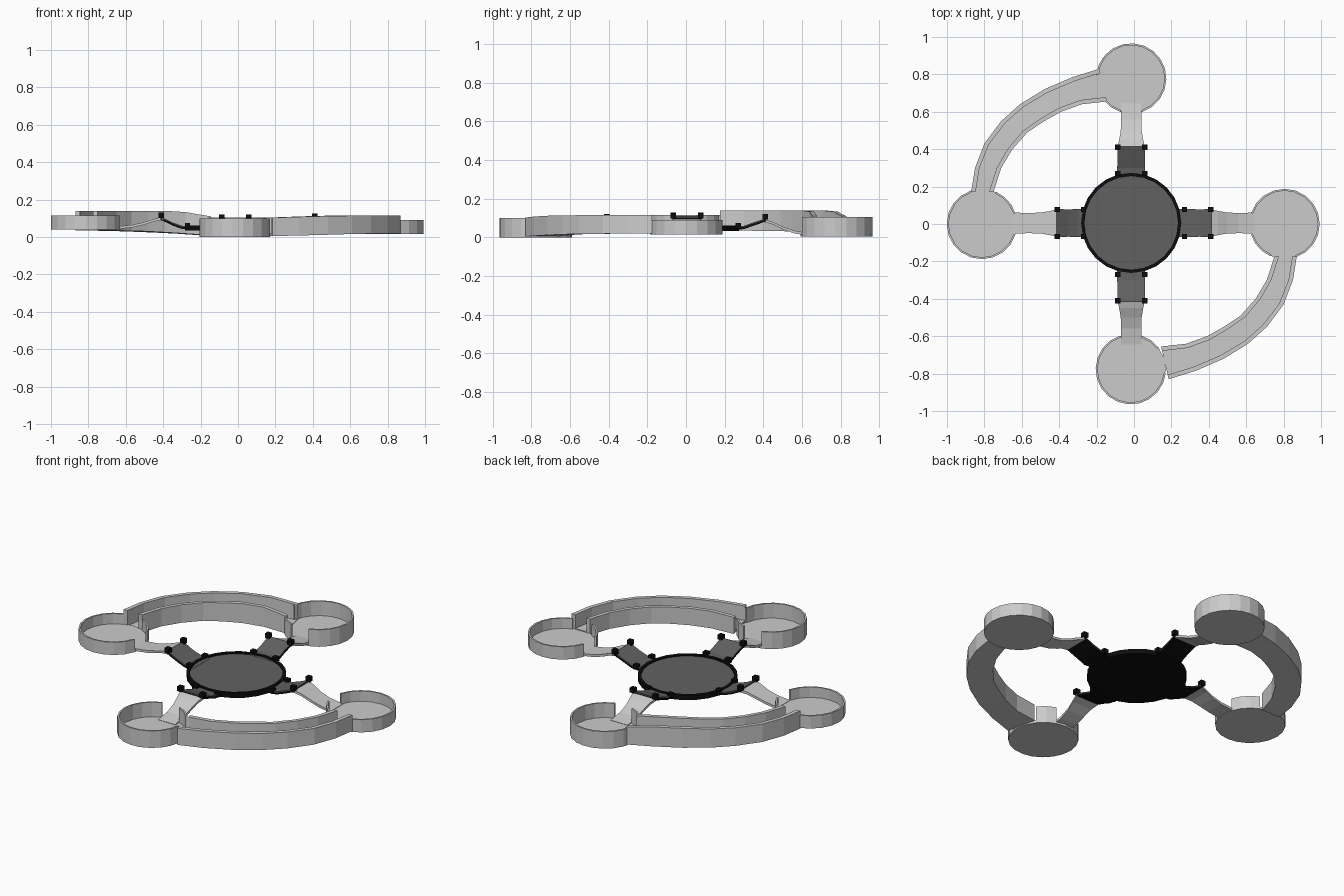
import bpy, bmesh, math
from math import cos, sin, radians
from mathutils import Vector

if "Cube" in bpy.data.objects:
    bpy.data.objects.remove(bpy.data.objects["Cube"])


def material(name, v):
    m = bpy.data.materials.new(name)
    m.diffuse_color = (v, v, v, 1)
    m.use_nodes = True
    m.node_tree.nodes["Principled BSDF"].inputs["Base Color"].default_value = m.diffuse_color
    return m


BLACK = material("black", 0.004)
DARK = material("dark_grey", 0.12)


def finish(bm, name, mat=None):
    bmesh.ops.recalc_face_normals(bm, faces=bm.faces)
    me = bpy.data.meshes.new(name)
    bm.to_mesh(me)
    bm.free()
    ob = bpy.data.objects.new(name, me)
    bpy.context.collection.objects.link(ob)
    if mat:
        me.materials.append(mat)
    return ob


def loft(name, rings, mat=None, closed=False):
    """Skin a list of matching cross-sections."""
    bm = bmesh.new()
    vs = [[bm.verts.new(p) for p in r] for r in rings]
    n = len(rings[0])
    for a, b in zip(vs, vs[1:] + (vs[:1] if closed else [])):
        for i in range(n):
            j = (i + 1) % n
            bm.faces.new((a[i], a[j], b[j], b[i]))
    if not closed:
        bm.faces.new(vs[0])
        bm.faces.new(vs[-1])
    return finish(bm, name, mat)


def disc(name, c, r, z0, z1, n, mat=None):
    bm = bmesh.new()
    bmesh.ops.create_cone(bm, cap_ends=True, segments=n, radius1=r, radius2=r, depth=z1 - z0)
    bmesh.ops.translate(bm, verts=bm.verts, vec=(c[0], c[1], (z0 + z1) / 2))
    return finish(bm, name, mat)


def wall(name, c, r, t, z0, z1, a0, a1, n, mat=None, closed=False):
    """Upright curved wall from angle a0 to a1 in degrees."""
    rings = []
    for k in range(n if closed else n + 1):
        a = radians(a0 + (a1 - a0) * k / n)
        rings.append([(c[0] + q * cos(a), c[1] + q * sin(a), z)
                      for q, z in ((r, z0), (r, z1), (r - t, z1), (r - t, z0))])
    return loft(name, rings, mat, closed)


# Central plate and black rim
C = (-0.015, 0.006)
disc("centre_base", C, 0.262, 0.036, 0.048, 24, BLACK)
disc("centre_top", C, 0.255, 0.048, 0.054, 24, DARK)
wall("centre_rim", C, 0.268, 0.018, 0.034, 0.062, 0, 360, 24, BLACK, True)

# name, direction, side offset centre, pan centre, pan z range, arm peak, wall arcs
PANS = [
    ("right", 0, (0, 0.005), (0.805, 0), 0.015, 0.09, 0.105, [(-72, 162), (198, 246)]),
    ("back", 90, (-0.015, 0), (-0.015, 0.778), 0.005, 0.105, 0.1, [(-72, 174), (218, 252)]),
    ("left", 180, (0, 0.005), (-0.813, 0), 0.04, 0.115, 0.11, [(108, 342), (18, 66)]),
    ("front", 270, (-0.015, 0), (-0.017, -0.776), 0.0, 0.1, 0.1, [(108, 354), (38, 72)]),
]
for name, ang, org, pc, z0, z1, peak, arcs in PANS:
    # Round open pan
    disc(name + "_pan_floor", pc, 0.187, z0, z0 + 0.014, 20)
    for i, (a0, a1) in enumerate(arcs):
        wall(f"{name}_pan_wall_{i}", pc, 0.188, 0.01, z0, z1, a0, a1,
             max(2, round((a1 - a0) / 18)))

    d = Vector((cos(radians(ang)), sin(radians(ang)), 0))
    s = Vector((-d.y, d.x, 0))
    o = Vector((org[0], org[1], 0))

    def strip(part, prof, th, mat=None):
        rings = []
        for r, w, z in prof:
            p = o + d * r
            rings.append([p + s * w + Vector((0, 0, z)), p - s * w + Vector((0, 0, z)),
                          p - s * w + Vector((0, 0, z - th)), p + s * w + Vector((0, 0, z - th))])
        loft(f"{name}_{part}", rings, mat)

    # Dark rising bracket and pale falling arm
    hinge = [(0.24, 0.075, 0.055), (0.3, 0.075, 0.06), (0.35, 0.073, 0.078), (0.415, 0.075, peak)]
    strip("bracket_top", hinge, 0.005, DARK)
    strip("bracket_base", [(r, w, z - 0.005) for r, w, z in hinge], 0.012, BLACK)
    e = z0 + 0.016
    strip("arm", [(0.405, 0.075, peak - 0.006), (0.45, 0.064, e + (peak - e) * 0.75),
                  (0.5, 0.056, e + (peak - e) * 0.45), (0.56, 0.054, e + (peak - e) * 0.18),
                  (0.645, 0.056, e)], 0.014)

    # Corner pegs
    for r, z in ((0.27, 0.06), (0.41, peak + 0.006)):
        for side in (-1, 1):
            bm = bmesh.new()
            bmesh.ops.create_cube(bm, size=0.028)
            bmesh.ops.translate(bm, verts=bm.verts, vec=o + d * r + s * side * 0.072 + Vector((0, 0, z)))
            finish(bm, name + "_peg", BLACK)

# Curved troughs joining neighbouring pans
OUTER = [(-.87, .175), (-.85, .3), (-.8, .43), (-.71, .55), (-.61, .64), (-.48, .72), (-.33, .785), (-.185, .83)]
INNER = [(-.75, .175), (-.71, .3), (-.65, .4), (-.57, .49), (-.48, .55), (-.39, .6), (-.28, .64), (-.145, .655)]
BASE_L = [.035, .035, .034, .033, .03, .025, .018, .008]
TOP_L = [.14, .14, .14, .14, .14, .14, .133, .11]
BASE_R = [.02, .02, .019, .018, .016, .012, .008, .005]
TOP_R = [.115, .115, .115, .115, .114, .112, .108, .103]
for name, sg, base, top in (("back_left_trough", 1, BASE_L, TOP_L), ("front_right_trough", -1, BASE_R, TOP_R)):
    rings = []
    for a, b, lo, hi in zip(OUTER, INNER, base, top):
        a, b = Vector(a) * sg, Vector(b) * sg
        t = (b - a).normalized() * 0.024
        f = lo + 0.014
        rings.append([(p.x, p.y, z) for p, z in (
            (a, lo), (b, lo), (b, hi), (b - t, hi), (b - t, f), (a + t, f), (a + t, hi), (a, hi))])
    loft(name, rings)
